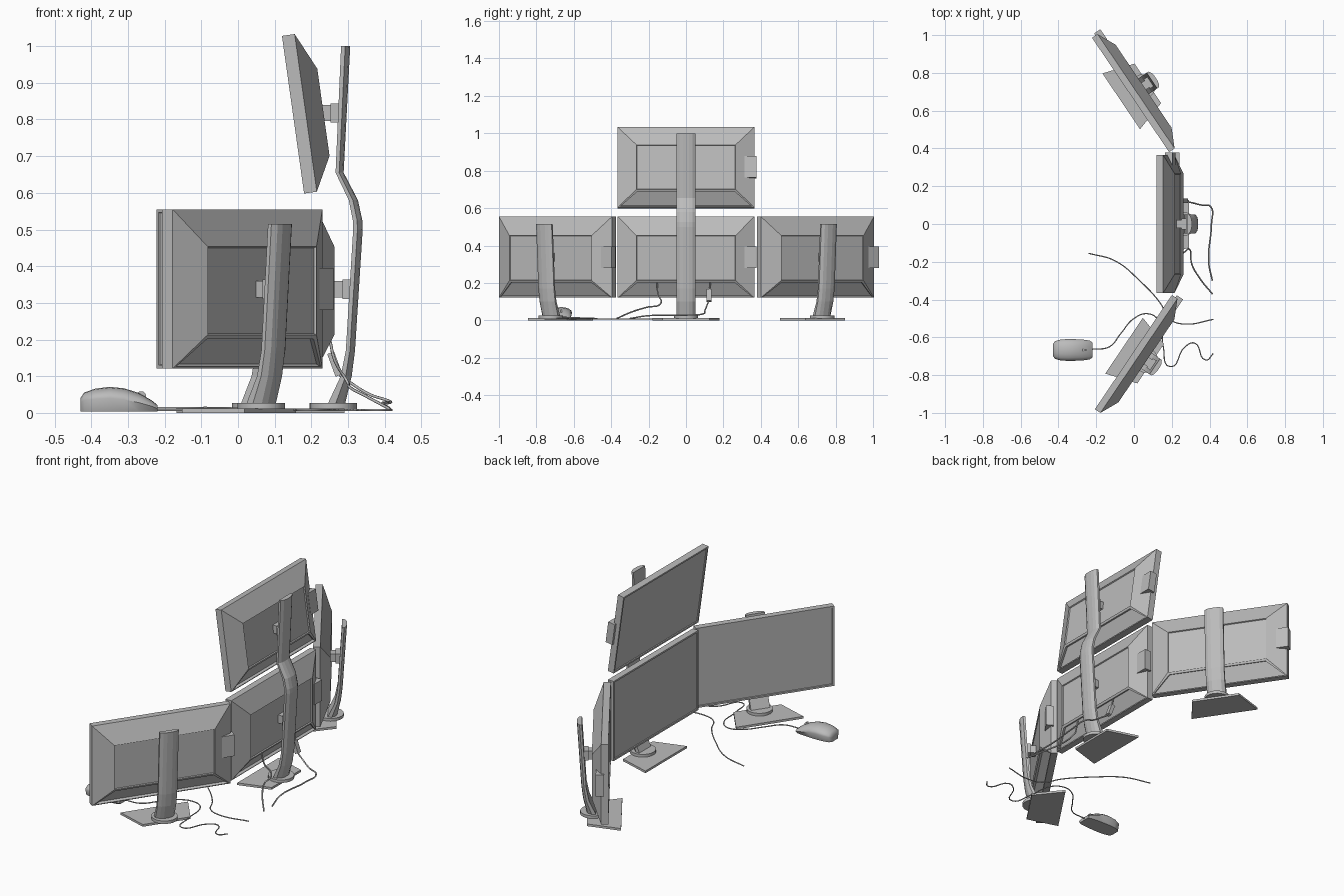
import bpy, bmesh, math
from mathutils import Matrix, Vector

cube = bpy.data.objects.get("Cube")
if cube:
    bpy.data.objects.remove(cube)


def make_material(name, colour):
    mat = bpy.data.materials.new(name)
    mat.use_nodes = True
    mat.diffuse_color = colour
    mat.node_tree.nodes["Principled BSDF"].inputs["Base Color"].default_value = colour
    return mat


GREY = make_material("plain grey", (0.5, 0.5, 0.5, 1))


def finish(name, bm, matrix=Matrix(), smooth=None):
    bmesh.ops.recalc_face_normals(bm, faces=bm.faces)
    mesh = bpy.data.meshes.new(name)
    bm.to_mesh(mesh)
    bm.free()
    obj = bpy.data.objects.new(name, mesh)
    bpy.context.scene.collection.objects.link(obj)
    obj.matrix_world = matrix
    mesh.materials.append(GREY)
    if smooth:
        bpy.ops.object.select_all(action='DESELECT')
        obj.select_set(True)
        bpy.context.view_layer.objects.active = obj
        bpy.ops.object.shade_smooth_by_angle(angle=math.radians(smooth))
    return obj


def loft(bm, rings):
    """Skin a list of closed rings and cap both ends."""
    rows = [[bm.verts.new(p) for p in ring] for ring in rings]
    n = len(rows[0])
    faces = []
    for a, b in zip(rows, rows[1:]):
        faces += [bm.faces.new((a[i], a[(i + 1) % n], b[(i + 1) % n], b[i])) for i in range(n)]
    caps = bm.faces.new(rows[0][::-1]), bm.faces.new(rows[-1])
    return faces, caps


def box(name, low, high, matrix):
    low, high = Vector(low), Vector(high)
    bm = bmesh.new()
    bmesh.ops.create_cube(bm, size=1)
    for v in bm.verts:
        v.co = (low + high) / 2 + v.co * (high - low)
    finish(name, bm, matrix)


def rectangle(x, half, bottom, top):
    return [(x, -half, bottom), (x, half, bottom), (x, half, top), (x, -half, top)]


def monitor(name, matrix):
    # Casing: straight rim, then a tapered back
    bm = bmesh.new()
    rings = [rectangle(0, .365, -.217, .217), rectangle(.035, .365, -.217, .217),
             rectangle(.083, .265, -.125, .115)]
    sides, (front, back) = loft(bm, rings)
    bmesh.ops.recalc_face_normals(bm, faces=bm.faces)
    # Sunken screen, back panel and port bay under the panel
    bmesh.ops.inset_region(bm, faces=[front], thickness=.013, depth=0)
    bmesh.ops.inset_region(bm, faces=[front], thickness=.002, depth=-.005)
    bmesh.ops.inset_region(bm, faces=[back], thickness=.004, depth=-.006)
    bay = sides[4]
    bmesh.ops.inset_region(bm, faces=[bay], thickness=.014, depth=0)
    bmesh.ops.inset_region(bm, faces=[bay], thickness=.001, depth=-.014)
    finish(name, bm, matrix)
    # Control block on one edge
    box(name + "_side_block", (.022, .312, -.058), (.062, .378, .057), matrix)


# Stand posts: front x, back x, height
LOWER_POST = [(.065, .112, .025), (.1, .13, .1), (.114, .139, .17), (.136, .161, .515)]
UPPER_POST = LOWER_POST[:-1] + [(.134, .16, .5), (.133, .159, .525), (.122, .147, .58),
                                (.086, .108, .655), (.101, .126, 1.0)]
POST_SECTION = [(0, -.05), (0, .05), (.45, .05), (.85, .034), (1, .015),
                (1, -.015), (.85, -.034), (.45, -.05)]


def stand(name, post, matrix):
    # Trapezoid foot, wide at the front
    bm = bmesh.new()
    foot = [(-.06, -.178), (-.06, .178), (.11, .126), (.11, -.126)]
    loft(bm, [[(x, y, z) for x, y in foot] for z in (0, .012)])
    finish(name + "_foot", bm, matrix)
    # Swivel disc
    bm = bmesh.new()
    bmesh.ops.create_cone(bm, cap_ends=True, segments=20, radius1=.065, radius2=.065, depth=.016,
                          matrix=Matrix.Translation((.08, 0, .019)))
    finish(name + "_disc", bm, matrix, 30)
    # Bent post with a rounded back
    bm = bmesh.new()
    loft(bm, [[(f + (b - f) * s, y, z) for s, y in POST_SECTION] for f, b, z in post])
    finish(name + "_post", bm, matrix)


def mount(name, start, end, z, matrix):
    mid = (start + end) / 2
    box(name + "_mount_inner", (start - .008, -.022, z - .022), (mid, .022, z + .022), matrix)
    box(name + "_mount_outer", (mid, -.03, z - .026), (end + .006, .03, z + .026), matrix)


# Three lower screens in an arc
for name, pos, angle, post in (("centre", (.18, 0), 0, UPPER_POST),
                               ("left", (-.018, .683), 34, LOWER_POST),
                               ("right", (-.003, -.678), -34, LOWER_POST)):
    place = Matrix.Translation((*pos, 0)) @ Matrix.Rotation(math.radians(angle), 4, 'Z')
    monitor(name + "_monitor", place @ Matrix.Translation((0, 0, .338)))
    stand(name + "_stand", post, place)
    mount(name, .083, .126, .337, place)

# Upper screen, leaning forward
monitor("upper_monitor", Matrix.Translation((.15, 0, .813)) @ Matrix.Rotation(math.radians(-8), 4, 'Y'))
mount("upper", .233, .272, .818, Matrix())

# Mouse body: x, half width, height of side, top
bm = bmesh.new()
stations = [(-.43, .03, .028, .04), (-.42, .046, .034, .055), (-.39, .055, .038, .066),
            (-.35, .058, .04, .071), (-.31, .057, .036, .067), (-.27, .055, .028, .054),
            (-.235, .05, .018, .034), (-.22, .04, .012, .022)]
rings = []
for x, half, side, top in stations:
    arc = [(x, -.667 + half * math.cos(a), side + (top - side) * math.sin(a))
           for a in (math.pi * i / 8 for i in range(9))]
    rings.append([(x, -.667 + half * .8, .004)] + arc + [(x, -.667 - half * .8, .004)])
loft(bm, rings)
finish("mouse_body", bm, smooth=40)

# Mouse wheel
bm = bmesh.new()
bmesh.ops.create_cone(bm, cap_ends=True, segments=14, radius1=.014, radius2=.014, depth=.01,
                      matrix=Matrix.Translation((-.264, -.667, .045)) @ Matrix.Rotation(math.pi / 2, 4, 'X'))
finish("mouse_wheel", bm, smooth=40)


def cable(name, points, radius=.004):
    curve = bpy.data.curves.new(name, 'CURVE')
    curve.dimensions = '3D'
    curve.bevel_depth = radius
    curve.bevel_resolution = 1
    curve.resolution_u = 6
    curve.use_fill_caps = True
    spline = curve.splines.new('BEZIER')
    spline.bezier_points.add(len(points) - 1)
    for knot, p in zip(spline.bezier_points, points):
        knot.co = p if len(p) == 3 else (*p, .008)
        knot.handle_left_type = knot.handle_right_type = 'AUTO'
    obj = bpy.data.objects.new(name, curve)
    bpy.context.scene.collection.objects.link(obj)
    curve.materials.append(GREY)


# Cables on the desk
cable("mouse_cable", [(-.22, -.663, .014), (-.13, -.65, .014), (-.07, -.58, .014), (0, -.5, .012), (.075, -.475),
                      (.13, -.51), (.155, -.65), (.19, -.755), (.27, -.65), (.32, -.63),
                      (.38, -.72), (.42, -.685)], .003)
cable("desk_cable", [(-.24, -.155), (-.1, -.195), (.03, -.3), (.14, -.42),
                     (.19, -.505), (.27, -.53), (.42, -.505)], .003)
# Cables hanging from the centre screen
cable("video_cable", [(.25, .13, .2), (.277, .12, .105), (.31, .112, .08), (.36, .1, .05), (.405, .093, .035),
                      (.41, 0, .028), (.395, -.2, .025), (.415, -.3, .01)])
cable("power_cable", [(.25, -.155, .2), (.265, -.15, .14), (.295, -.135, .09),
                      (.305, -.21, .07), (.35, -.29, .045), (.415, -.37, .01)])
# Plug on the video cable
box("cable_plug", (-.01, -.013, -.033), (.01, .013, .033),
    Matrix.Translation((.264, .123, .133)) @ Matrix.Rotation(math.radians(-20), 4, 'Y'))
